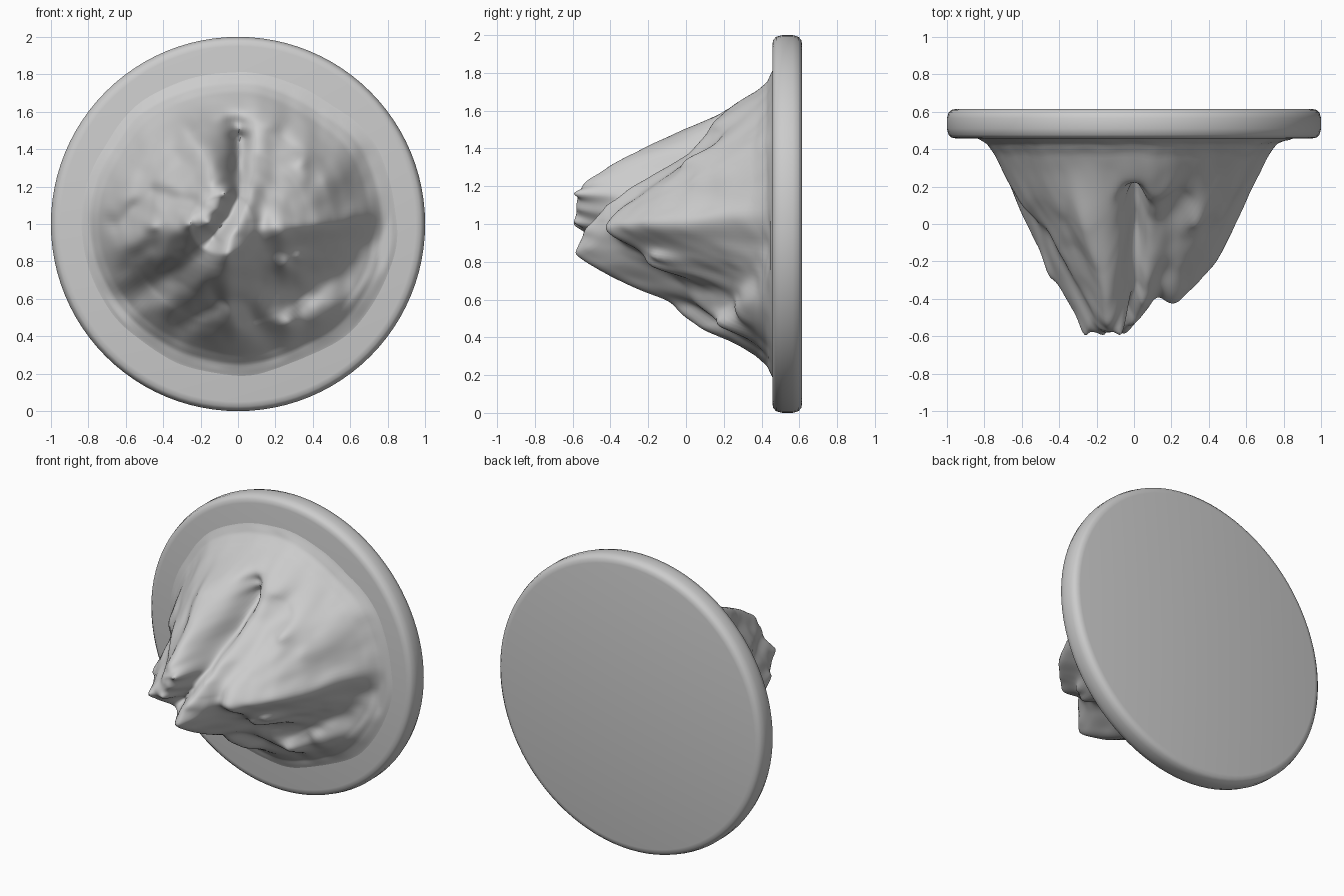
import bpy, bmesh, math
from mathutils import Vector, noise

if "Cube" in bpy.data.objects:
    bpy.data.objects.remove(bpy.data.objects["Cube"])

BASE_Y = 0.458         # front face of the backing disc
PEAK = Vector((-0.11, 0.0))   # summit offset from the disc centre, in (x, z - 1)

# slope profile: t (0 summit, 1 foot) -> height off the disc
PROFILE = [(0, 1.03), (.1, 1.03), (.2, .99), (.3, .87), (.4, .73), (.5, .58), (.6, .45),
           (.7, .32), (.8, .18), (.87, .085), (.93, .03), (1.0, .002), (1.08, -.02), (2, -.02)]

# ridges (+) and valleys (-): amount, width, path in (x, z)
STROKES = [
    (-.15, .09, [(0, 1.52), (.01, 1.3)]),                                          # upper cleft
    (-.15, .05, [(.01, 1.45), (0, 1.15), (-.05, 1.04), (-.13, .94)]),              # central cleft
    (-.12, .09, [(-.19, .86), (-.33, .74), (-.6, .58)]),                           # lower left gully
    (-.16, .13, [(.14, .7), (.33, .63), (.55, .72), (.75, .88)]),                  # lower right gully
    (-.08, .07, [(-.12, .6), (-.3, .45)]),
    (-.08, .07, [(.02, .57), (.17, .38)]),
    (.14, .085, [(.25, .98), (.4, .99), (.66, 1.04)]),                             # right ridge
    (.05, .11, [(.4, 1.1), (.5, 1.25), (.6, 1.4)]),
    (.13, .09, [(-.13, 1.25), (-.18, 1.38), (-.27, 1.5)]),                         # upper left ridge
    (-.11, .11, [(.13, 1.18), (.17, 1.32), (.22, 1.42)]),                          # upper right shelf
    (.05, .07, [(-.3, .98), (-.48, .96), (-.62, .86)]),                            # left ridge
    (-.05, .05, [(-.25, 1.12), (-.45, 1.16), (-.65, 1.0)]),
    (.07, .07, [(-.06, .83), (-.06, .72), (-.02, .45)]),                           # lower buttress
    (.07, .09, [(.46, .52), (.62, .58), (.74, .7)]),                               # lower right mound
]
# small knobs: amount, width, (x, z)
KNOBS = [(.08, .035, (-.06, 1.165)), (.04, .03, (-.27, 1.0)), (.05, .03, (-.15, 1.0)),
         (.04, .035, (-.46, .99)), (.10, .055, (.26, .77)), (.06, .035, (.33, .82)),
         (.09, .05, (.28, .46)), (.05, .05, (.35, 1.34)), (-.05, .07, (.26, .98)),
         (-.10, .10, (.10, 1.02)), (-.06, .09, (.12, .87))]


def profile(t):
    for (a, ha), (b, hb) in zip(PROFILE, PROFILE[1:]):
        if t <= b:
            return ha + (hb - ha) * (t - a) / (b - a)
    return PROFILE[-1][1]


def path_distance(p, path):
    best = 9.0
    for a, b in zip(path, path[1:]):
        a, b = Vector(a), Vector(b)
        u = max(0, min(1, (p - a).dot(b - a) / (b - a).length_squared))
        best = min(best, (p - a - (b - a) * u).length)
    return best


def height(x, z):
    p = Vector((x, (z - 1) * (1.05 if z > 1 else 1.06)))
    t = 0.5
    for _ in range(8):
        t = (p - PEAK * (1 - t)).length / 0.84
    n = Vector((x * 3.2, z * 3.2, 1.7))
    t *= 1 + 0.03 * noise.noise(n)
    h = profile(t)
    fade = max(0, min(1, (1.0 - t) * 3))
    q = Vector((x, z))
    extra = sum(a * math.exp(-(path_distance(q, path) / w) ** 2) for a, w, path in STROKES)
    extra += sum(a * math.exp(-((q - Vector(c)).length / w) ** 2) for a, w, c in KNOBS)
    extra += 0.03 * noise.noise(n * 2) + 0.015 * noise.noise(n * 4)
    return min(1.073, max(h + extra * fade, min(h, 0.012)))


def finish(name, bm):
    bmesh.ops.recalc_face_normals(bm, faces=bm.faces)
    mesh = bpy.data.meshes.new(name)
    bm.to_mesh(mesh)
    bm.free()
    obj = bpy.data.objects.new(name, mesh)
    bpy.context.collection.objects.link(obj)
    bpy.context.view_layer.objects.active = obj
    obj.select_set(True)
    bpy.ops.object.shade_smooth_by_angle(angle=math.radians(60))
    obj.select_set(False)
    return obj


def add_rings(bm, rings):
    n = len(rings[0])
    for r0, r1 in zip(rings, rings[1:]):
        for i in range(n):
            bm.faces.new((r0[i], r0[(i + 1) % n], r1[(i + 1) % n], r1[i]))


# backing disc with rounded rim
bm = bmesh.new()
rim = [(.95, .457), (.975, .462), (.991, .477), (1, .51), (1, .565), (.991, .595), (.975, .61), (.95, .615)]
SEG = 96
rings = [[bm.verts.new((r * math.cos(2 * math.pi * i / SEG), y, 1 + r * math.sin(2 * math.pi * i / SEG)))
          for i in range(SEG)] for r, y in rim]
add_rings(bm, rings)
bm.faces.new(rings[0])
bm.faces.new(rings[-1])
finish("backing_disc", bm)

# craggy mountain relief growing toward the front
bm = bmesh.new()
SEG, RINGS, RADIUS = 180, 80, 0.88
rings = []
for k in range(1, RINGS + 1):
    r = RADIUS * k / RINGS
    rings.append([])
    for i in range(SEG):
        a = 2 * math.pi * i / SEG
        # rings are centred on the summit and drift to the disc centre
        x = r * math.cos(a) + PEAK.x * (1 - k / RINGS)
        z = 1 + r * math.sin(a)
        rings[-1].append(bm.verts.new((x, BASE_Y - height(x, z), z)))
add_rings(bm, rings)
tip = bm.verts.new((PEAK.x, BASE_Y - height(PEAK.x, 1), 1))
for i in range(SEG):
    bm.faces.new((tip, rings[0][i], rings[0][(i + 1) % SEG]))
relief = finish("mountain_relief", bm)
if relief.data.polygons[-1].normal.y > 0:      # keep normals facing the front
    relief.data.flip_normals()
